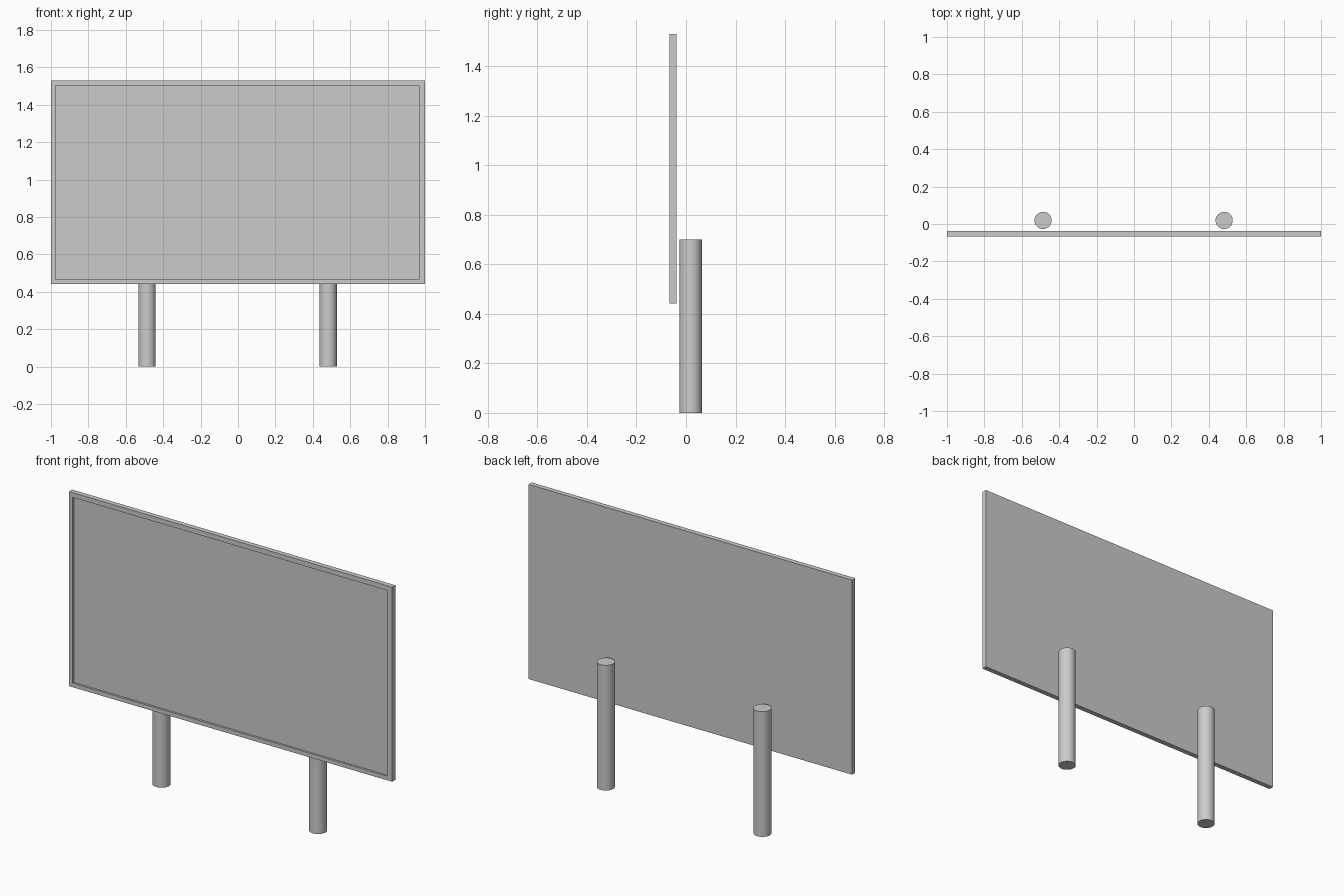
import bpy, bmesh

if "Cube" in bpy.data.objects:
    bpy.data.objects.remove(bpy.data.objects["Cube"])

FRONT, BACK, RECESS = -0.066, -0.038, 0.011


def outline(bm, x0, x1, z0, z1, y):
    return [bm.verts.new((x, y, z)) for x, z in ((x0, z0), (x1, z0), (x1, z1), (x0, z1))]


# Sign board: thin slab with a raised rim around a recessed front panel
bm = bmesh.new()
loops = [
    outline(bm, -1.0, 1.0, 0.442, 1.53, BACK),
    outline(bm, -1.0, 1.0, 0.442, 1.53, FRONT),
    outline(bm, -0.977, 0.969, 0.465, 1.503, FRONT),
    outline(bm, -0.977, 0.969, 0.465, 1.503, FRONT + RECESS),
]
for a, b in zip(loops, loops[1:]):
    for i in range(4):
        j = (i + 1) % 4
        bm.faces.new((a[i], a[j], b[j], b[i]))
bm.faces.new(loops[0])
bm.faces.new(loops[-1])
bmesh.ops.recalc_face_normals(bm, faces=bm.faces)
mesh = bpy.data.meshes.new("sign_board")
bm.to_mesh(mesh)
bm.free()
bpy.context.collection.objects.link(bpy.data.objects.new("sign_board", mesh))

# Two round posts standing just behind the board
for name, x in (("left_post", -0.486), ("right_post", 0.482)):
    bpy.ops.mesh.primitive_cylinder_add(vertices=32, radius=0.046, depth=0.70,
                                        location=(x, 0.019, 0.35))
    bpy.context.object.name = name
    bpy.ops.object.shade_smooth_by_angle()
